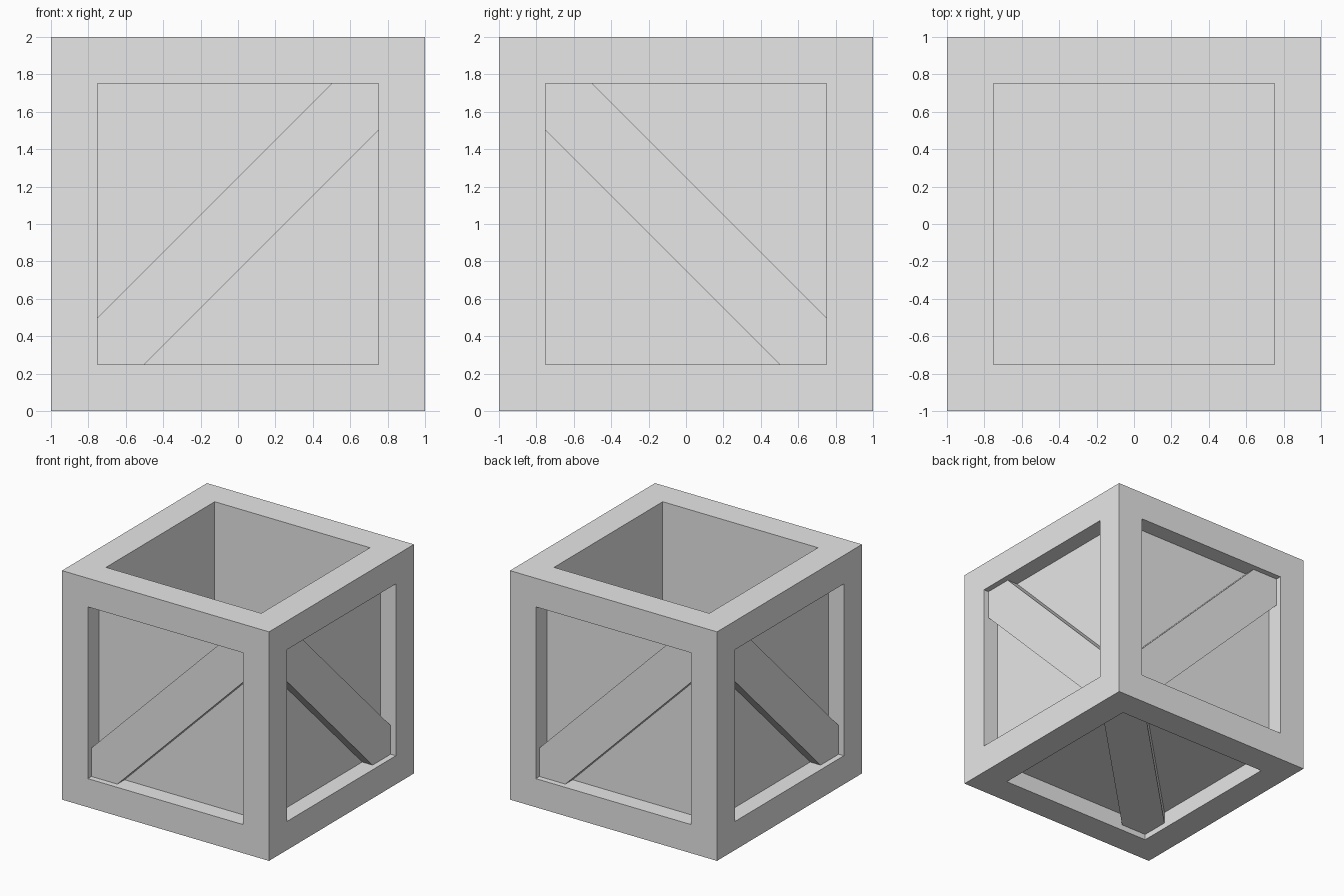
import bpy, bmesh
from mathutils import Vector

if "Cube" in bpy.data.objects:
    bpy.data.objects.remove(bpy.data.objects["Cube"], do_unlink=True)

FRAME = 0.25     # width of the frame around each face
RECESS = 0.15    # depth of the sunken panels
BRACE_OUT = 0.95  # outer face of the braces, from the crate centre
OPEN = 1 - FRAME
CENTRE = Vector((0, 0, 1))

grey = bpy.data.materials.new("plain_grey")
grey.use_nodes = True
colour = (0.8, 0.8, 0.8, 1)
grey.diffuse_color = colour
grey.node_tree.nodes["Principled BSDF"].inputs["Base Color"].default_value = colour


def finish(name, bm):
    bmesh.ops.recalc_face_normals(bm, faces=bm.faces[:])
    mesh = bpy.data.meshes.new(name)
    bm.to_mesh(mesh)
    bm.free()
    mesh.materials.append(grey)
    obj = bpy.data.objects.new(name, mesh)
    bpy.context.collection.objects.link(obj)
    return obj


# Crate body: framed faces sunk into panels, with a deep open top
bm = bmesh.new()
bmesh.ops.create_cube(bm, size=2)
bmesh.ops.translate(bm, verts=bm.verts[:], vec=CENTRE)
bm.normal_update()
sides = bm.faces[:]
bmesh.ops.inset_individual(bm, faces=sides, thickness=FRAME, use_even_offset=True)
for face in sides:
    normal = face.normal.copy()
    depth = 2 - FRAME if normal.z > 0.5 else RECESS
    sunk = bmesh.ops.extrude_discrete_faces(bm, faces=[face])["faces"][0]
    bmesh.ops.translate(bm, verts=sunk.verts[:], vec=-normal * depth)
finish("crate_body", bm)


# Diagonal brace: a bar whose pointed ends fill two corners of the opening
def add_brace(name, across, up):
    across, up = Vector(across), Vector(up)
    out = across.cross(up)
    if name in ("right_brace", "left_brace"):
        across = -across
    cut = OPEN - FRAME
    profile = [(-OPEN, -OPEN), (-cut, -OPEN), (OPEN, cut),
               (OPEN, OPEN), (cut, OPEN), (-OPEN, -cut)]
    bm = bmesh.new()
    base = CENTRE + out * (1 - RECESS)
    face = bm.faces.new([bm.verts.new(base + across * a + up * b) for a, b in profile])
    top = bmesh.ops.extrude_face_region(bm, geom=[face])["geom"]
    moved = [v for v in top if isinstance(v, bmesh.types.BMVert)]
    bmesh.ops.translate(bm, verts=moved, vec=out * (BRACE_OUT - 1 + RECESS))
    finish(name, bm)


Z = (0, 0, 1)
add_brace("front_brace", (1, 0, 0), Z)
add_brace("back_brace", (-1, 0, 0), Z)
add_brace("left_brace", (0, 1, 0), Z)
add_brace("right_brace", (0, -1, 0), Z)
add_brace("bottom_brace", (0, 1, 0), (1, 0, 0))
